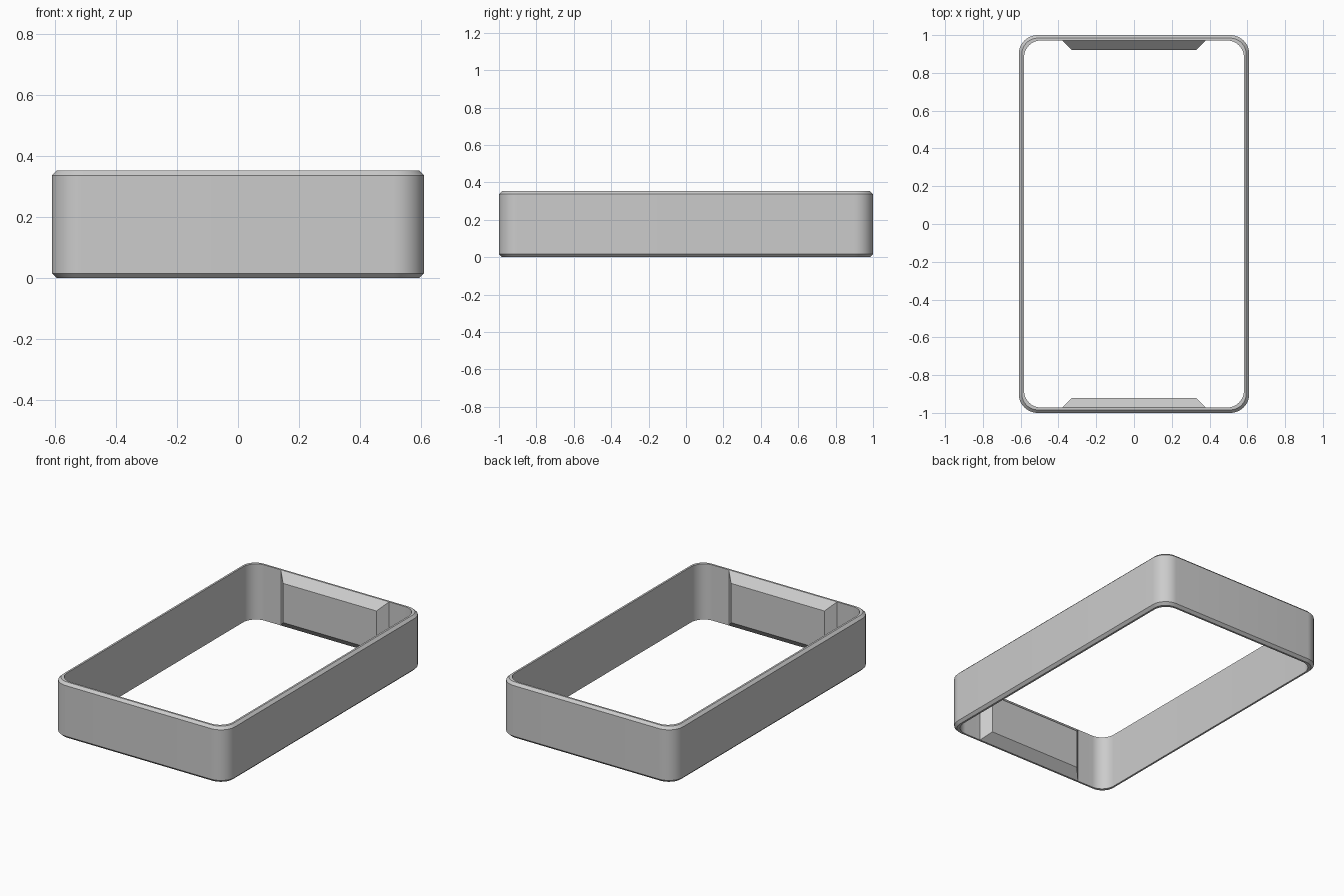
import bpy
import bmesh
import math
from mathutils import Vector

cube = bpy.data.objects.get("Cube")
if cube:
    bpy.data.objects.remove(cube, do_unlink=True)

HALF_X, HALF_Y, HEIGHT = 0.61, 1.0, 0.353
WALL, CHAMFER = 0.028, 0.016
PAD_HALF, PAD_DEPTH = 0.38, 0.052

grey = bpy.data.materials.new("plain grey")
grey.use_nodes = True
colour = (0.6, 0.6, 0.6, 1)
grey.diffuse_color = colour
grey.node_tree.nodes["Principled BSDF"].inputs["Base Color"].default_value = colour


def rounded_loop(bm, inset, radius, z, steps=12):
    """Ring of vertices around a rounded rectangle."""
    verts = []
    for quarter, (sx, sy) in enumerate([(1, 1), (-1, 1), (-1, -1), (1, -1)]):
        cx = sx * (HALF_X - inset - radius)
        cy = sy * (HALF_Y - inset - radius)
        for i in range(steps + 1):
            a = (quarter + i / steps) * math.pi / 2
            verts.append(bm.verts.new((cx + radius * math.cos(a), cy + radius * math.sin(a), z)))
    return verts


def finish(bm, name):
    bmesh.ops.recalc_face_normals(bm, faces=bm.faces[:])
    mesh = bpy.data.meshes.new(name)
    bm.to_mesh(mesh)
    bm.free()
    mesh.materials.append(grey)
    obj = bpy.data.objects.new(name, mesh)
    bpy.context.collection.objects.link(obj)
    return obj


# Frame wall: closed section swept around the rounded rectangle
bm = bmesh.new()
section = [(0, 0.1, CHAMFER), (0, 0.1, HEIGHT - CHAMFER),
           (CHAMFER, 0.085, HEIGHT), (WALL, 0.09, HEIGHT),
           (WALL, 0.09, 0), (CHAMFER, 0.085, 0)]
loops = [rounded_loop(bm, *point) for point in section]
for k, low in enumerate(loops):
    high = loops[(k + 1) % len(loops)]
    for i in range(len(low)):
        j = (i + 1) % len(low)
        bm.faces.new((low[i], low[j], high[j], high[i]))
frame = finish(bm, "frame_wall")
bpy.ops.object.select_all(action='DESELECT')
frame.select_set(True)
bpy.context.view_layer.objects.active = frame
bpy.ops.object.shade_smooth_by_angle(angle=math.radians(30))

# Bevelled pads on the inside of both end walls
for name, side in (("front_pad", -1), ("back_pad", 1)):
    bm = bmesh.new()
    rings = []
    for inset in (0, PAD_DEPTH):
        x, y = PAD_HALF - inset, side * (HALF_Y - WALL - inset)
        corners = [(-x, inset), (x, inset), (x, HEIGHT - inset), (-x, HEIGHT - inset)]
        rings.append([bm.verts.new(Vector((cx, y, cz))) for cx, cz in corners])
    base, face = rings
    bm.faces.new(base)
    bm.faces.new(face)
    for i in range(4):
        j = (i + 1) % 4
        bm.faces.new((base[i], base[j], face[j], face[i]))
    finish(bm, name)
